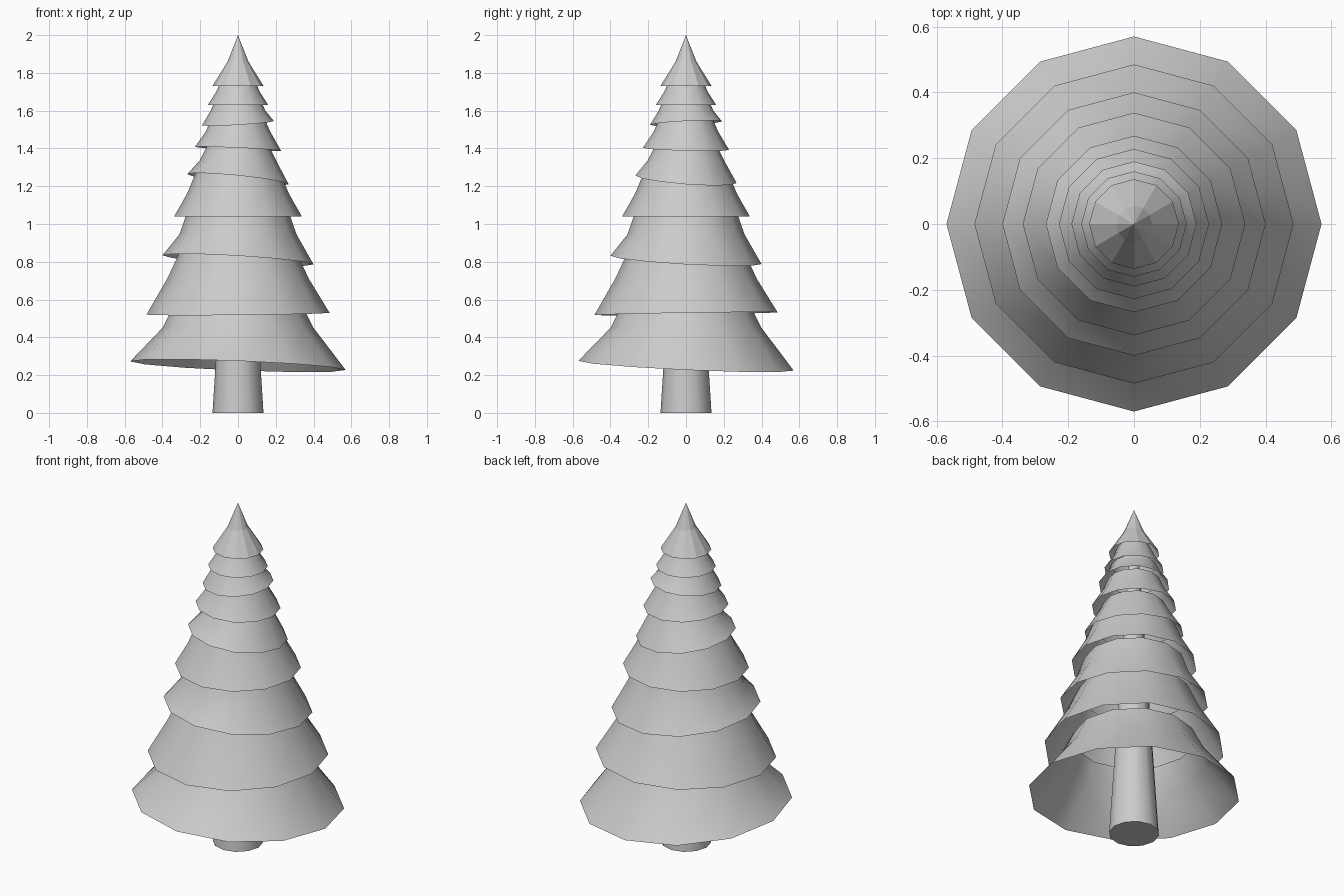
import bpy, bmesh, math

cube = bpy.data.objects.get("Cube")
if cube:
    bpy.data.objects.remove(cube)

GREY = (0.6, 0.6, 0.6, 1.0)
mat = bpy.data.materials.new("light_grey")
mat.use_nodes = True
mat.diffuse_color = GREY
mat.node_tree.nodes["Principled BSDF"].inputs["Base Color"].default_value = GREY


def lathe(name, profile, sides=12, tilt=(0, 0), smooth=True, cap=False):
    """Turn (radius, height) points into an open shell; tilt slopes the first ring."""
    bm = bmesh.new()
    rings = []
    for i, (r, z) in enumerate(profile):
        if r == 0:
            rings.append([bm.verts.new((0, 0, z))])
            continue
        ring = []
        for k in range(sides):
            a = math.tau * k / sides
            x, y = r * math.cos(a), r * math.sin(a)
            lift = (tilt[0] * x + tilt[1] * y) if i == 0 else 0
            ring.append(bm.verts.new((x, y, z + lift)))
        rings.append(ring)
    for low, high in zip(rings, rings[1:]):
        for k in range(sides):
            n = (k + 1) % sides
            if len(high) == 1:
                bm.faces.new((low[k], low[n], high[0]))
            else:
                bm.faces.new((low[k], low[n], high[n], high[k]))
    if cap:
        bm.faces.new(rings[0][::-1])
    mesh = bpy.data.meshes.new(name)
    bm.to_mesh(mesh)
    bm.free()
    mesh.materials.append(mat)
    obj = bpy.data.objects.new(name, mesh)
    bpy.context.collection.objects.link(obj)
    if smooth:
        bpy.ops.object.select_all(action="DESELECT")
        obj.select_set(True)
        bpy.context.view_layer.objects.active = obj
        bpy.ops.object.shade_smooth_by_angle(angle=math.radians(40))
    return obj


# Trunk tapers through the whole tree
lathe("trunk", [(0.135, 0), (0.017, 1.86)], cap=True)

# Flared branch skirts: rim, waist, open top, and slope of the rim in x and y
skirts = [
    ([(0.57, 0.25), (0.40, 0.45), (0.33, 0.59)], (-0.04, -0.045)),
    ([(0.485, 0.525), (0.375, 0.71), (0.30, 0.87)], (0.01, 0.015)),
    ([(0.40, 0.81), (0.31, 0.945), (0.27, 1.06)], (-0.06, -0.055)),
    ([(0.338, 1.04), (0.27, 1.16), (0.22, 1.28)], (0, 0)),
    ([(0.268, 1.237), (0.20, 1.34), (0.165, 1.41)], (-0.1, -0.075)),
    ([(0.228, 1.398), (0.17, 1.49), (0.14, 1.56)], (-0.045, -0.025)),
    ([(0.19, 1.534), (0.145, 1.60), (0.12, 1.655)], (0.06, 0.05)),
    ([(0.16, 1.63), (0.115, 1.70), (0.085, 1.77)], (0, 0)),
]
for i, (profile, tilt) in enumerate(skirts, 1):
    lathe(f"branch_skirt_{i}", profile, tilt=tilt)

# Pointed tip
lathe("tree_tip", [(0.136, 1.73), (0.055, 1.86), (0, 2.0)], smooth=False)
